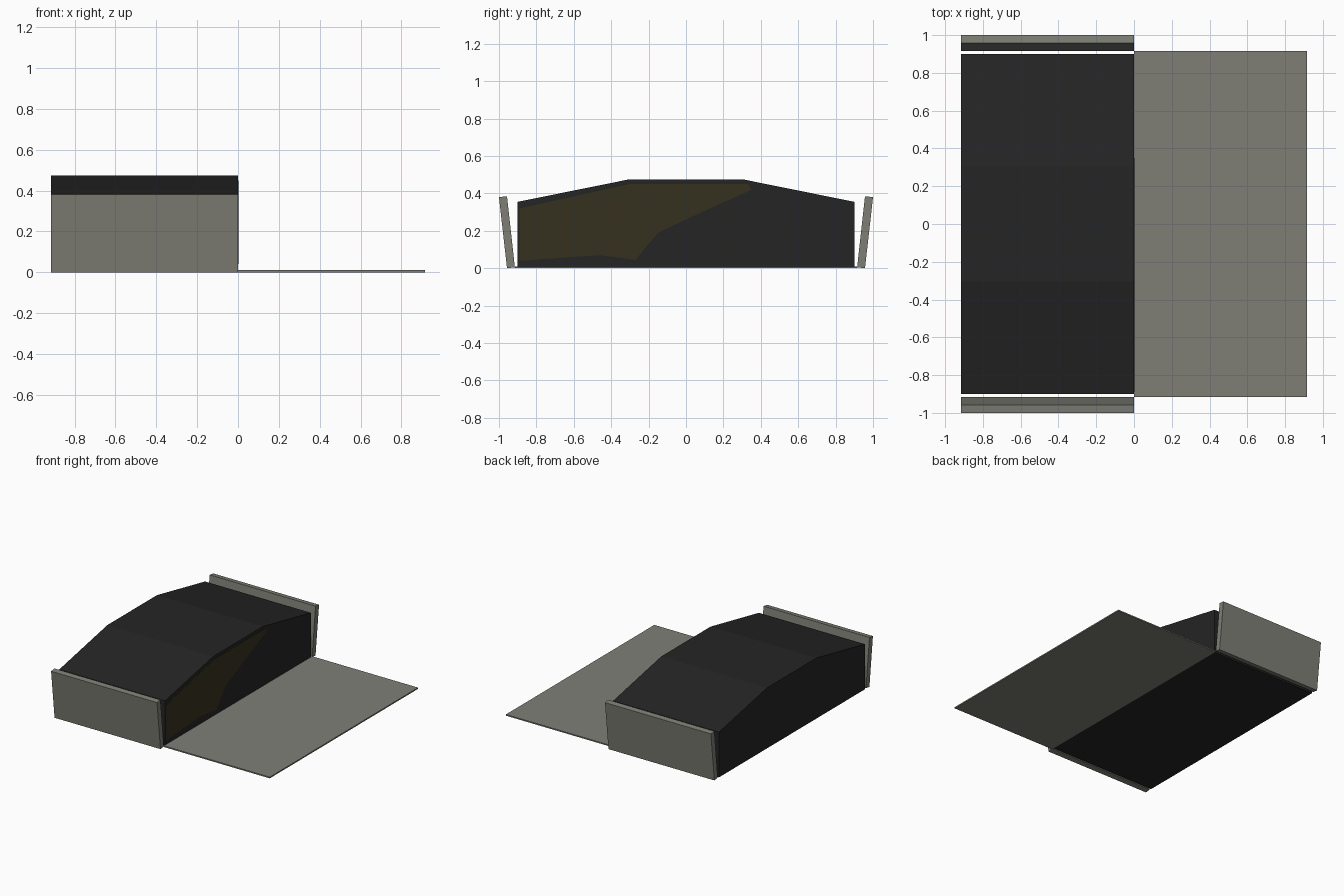
import bpy
import bmesh

cube = bpy.data.objects.get("Cube")
if cube:
    bpy.data.objects.remove(cube, do_unlink=True)


def material(name, color):
    mat = bpy.data.materials.new(name)
    mat.use_nodes = True
    rgba = (*color, 1.0)
    mat.diffuse_color = rgba
    mat.node_tree.nodes["Principled BSDF"].inputs["Base Color"].default_value = rgba
    return mat


def extrude_profile(name, profile, x0, x1, mat):
    """Extrude a closed (y, z) outline along x."""
    bm = bmesh.new()
    face = bm.faces.new([bm.verts.new((x0, y, z)) for y, z in profile])
    result = bmesh.ops.extrude_face_region(bm, geom=[face])
    verts = [v for v in result["geom"] if isinstance(v, bmesh.types.BMVert)]
    bmesh.ops.translate(bm, verts=verts, vec=(x1 - x0, 0, 0))
    bmesh.ops.recalc_face_normals(bm, faces=bm.faces)
    mesh = bpy.data.meshes.new(name)
    bm.to_mesh(mesh)
    bm.free()
    mesh.materials.append(mat)
    obj = bpy.data.objects.new(name, mesh)
    bpy.context.collection.objects.link(obj)
    return obj


grey = material("warm grey", (0.21, 0.212, 0.18))
black = material("soft black", (0.018, 0.018, 0.018))
olive = material("dark olive", (0.036, 0.031, 0.013))

HALF = 0.915

# Block with a faceted arched top
arch = [(0.9, 0.355), (0.305, 0.475)]
block = [(-0.9, 0.002), (0.9, 0.002)] + arch + [(-y, z) for y, z in reversed(arch)]
extrude_profile("arched_block", block, -HALF, 0, black)

# End panels leaning outward
panel = [(0.915, 0.005), (0.957, 0), (1.0, 0.38), (0.957, 0.385)]
for name, side in (("front_panel", -1), ("back_panel", 1)):
    extrude_profile(name, [(side * y, z) for y, z in panel], -HALF, 0, grey)

# Side panel lying flat on the ground
floor = [(-HALF, 0), (HALF, 0), (HALF, 0.01), (-HALF, 0.01)]
extrude_profile("flat_side_panel", floor, 0, HALF, grey)

# Faint stain on the exposed side of the block
stain = [(-0.89, 0.04), (-0.46, 0.07), (-0.27, 0.045), (-0.15, 0.19),
         (0.04, 0.28), (0.35, 0.42), (0.33, 0.45), (-0.3, 0.45), (-0.89, 0.32)]
extrude_profile("side_stain", stain, 0, 0.002, olive)
